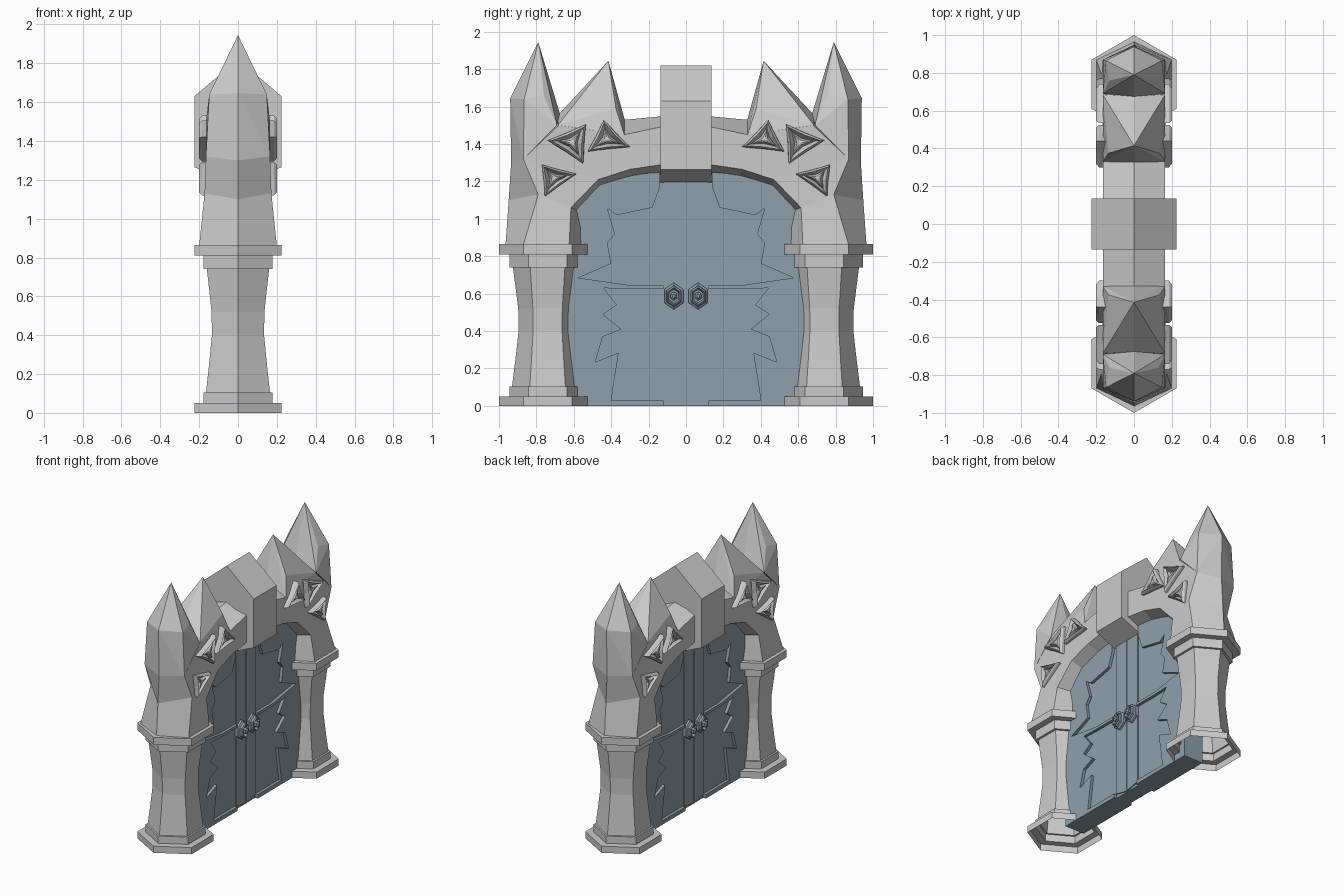
import bpy, bmesh
from math import sin, cos, pi
from mathutils import Vector

if "Cube" in bpy.data.objects:
    bpy.data.objects.remove(bpy.data.objects["Cube"])

blue = bpy.data.materials.new("door_blue")
blue.diffuse_color = (0.27, 0.35, 0.41, 1)
blue.use_nodes = True
blue.node_tree.nodes["Principled BSDF"].inputs["Base Color"].default_value = blue.diffuse_color


def finish(name, bm, mirror=(False, True), mat=None):
    bmesh.ops.recalc_face_normals(bm, faces=bm.faces)
    me = bpy.data.meshes.new(name)
    bm.to_mesh(me)
    bm.free()
    ob = bpy.data.objects.new(name, me)
    bpy.context.collection.objects.link(ob)
    if any(mirror):
        m = ob.modifiers.new("mirror", 'MIRROR')
        m.use_axis = (mirror[0], mirror[1], False)
        m.use_mirror_merge = True
        m.merge_threshold = 0.0005
    if mat:
        me.materials.append(mat)
    return ob


def loft(name, rings, caps=(True, True), **kw):
    bm = bmesh.new()
    vs = [[bm.verts.new(p) for p in r] for r in rings]
    n = len(rings[0])
    for a, b in zip(vs, vs[1:]):
        for i in range(n):
            j = (i + 1) % n
            bm.faces.new((a[i], a[j], b[j], b[i]))
    if caps[0]:
        bm.faces.new(vs[0])
    if caps[1]:
        bm.faces.new(vs[-1])
    return finish(name, bm, **kw)


def prism(name, pts, x0, x1, **kw):
    return loft(name, [[(x, y, z) for y, z in pts] for x in (x0, x1)], **kw)


def hull(name, pts):
    # points are (half x, y, z), used on both sides of x = 0
    bm = bmesh.new()
    for x, y, z in pts:
        for s in ((1, -1) if x else (1,)):
            bm.verts.new((s * x, y, z))
    r = bmesh.ops.convex_hull(bm, input=bm.verts[:])
    bmesh.ops.delete(bm, geom=[g for g in r["geom_interior"] if isinstance(g, bmesh.types.BMVert)], context='VERTS')
    return finish(name, bm)


# Hexagonal pillars with stepped base, waisted shaft and stepped capital
profile = [(.26, 0), (.26, .05), (.205, .05), (.205, .105), (.19, .105), (.172, .25),
           (.155, .4), (.157, .52), (.185, .74), (.205, .74), (.205, .81), (.26, .81), (.26, .865)]
loft("pillar", [[(r * sin(k * pi / 3), .74 + r * cos(k * pi / 3), z) for k in range(6)]
                for r, z in profile], caps=(False, True))

# Arch: six-sided section (inner crease, inner edge, outer edge, outer crease) swept to the middle
stations = [
    ((.52, .86), (.625, .86), (.87, .86), (.965, .86), .20),
    ((.56, 1.04), (.615, 1.06), (.79, 1.13), (.948, 1.1), .172),
    ((.46, 1.15), (.47, 1.21), (.87, 1.32), (.935, 1.3), .165),
    ((.28, 1.20), (.30, 1.265), (.68, 1.5), (.675, 1.565), .165),
    ((.13, 1.21), (.13, 1.29), (.33, 1.45), (.325, 1.53), .165),
    ((0, 1.21), (0, 1.29), (0, 1.52), (0, 1.56), .165)]
loft("arch", [[(0, *ic), (h, *ie), (h, *oe), (0, *oc), (-h, *oe), (-h, *ie)]
              for ic, ie, oe, oc, h in stations], caps=(True, False))

# Stone spikes
hull("outer_spike", [(0, .935, 1.3), (.165, .87, 1.32), (.165, .69, 1.5), (0, .675, 1.565),
                     (0, .94, 1.645), (.148, .865, 1.64), (.13, .76, 1.66), (0, .79, 1.945)])
hull("inner_spike", [(0, .675, 1.565), (.165, .685, 1.5), (.135, .375, 1.59),
                     (.165, .33, 1.45), (0, .325, 1.52), (0, .415, 1.845)])

# Keystone
key = [(0, 1.17), (.225, 1.265), (.225, 1.63), (0, 1.82), (-.225, 1.63), (-.225, 1.265)]
loft("keystone", [[(x, y, z) for x, z in key] for y in (-.135, .135)], mirror=(False, False))


# Triangular carvings: raised rim, sunken channel, raised star
def carving(name, tri):
    pts = [Vector(p) for p in tri]
    c = sum(pts, Vector((0, 0))) / 3

    def ring(x, s, pinch):
        out = []
        for i in range(3):
            mid = (pts[i] + pts[(i + 1) % 3]) / 2
            for p, k in ((pts[i], s), (mid, s * pinch)):
                q = c + (p - c) * k
                out.append((x, q.x, q.y))
        return out
    loft(name, [ring(.14, 1, 1), ring(.185, 1, .95), ring(.2, .85, .9), ring(.178, .68, .75),
                ring(.17, .6, .7), ring(.192, .45, .5), ring(.196, .12, .6)],
         mirror=(True, True))


carving("carving_upper", [(.44, 1.53), (.525, 1.36), (.30, 1.385)])
carving("carving_middle", [(.535, 1.505), (.55, 1.295), (.74, 1.42)])
carving("carving_lower", [(.77, 1.29), (.585, 1.24), (.755, 1.12)])

# Door slab
half = [(.635, 0), (.635, 1.0), (.5, 1.18), (.29, 1.24), (.1, 1.25)]
prism("door_slab", half + [(-y, z) for y, z in reversed(half)], -.058, .058,
      mirror=(False, False), mat=blue)

# Jagged raised surround on both door faces
jag = [(.14, 1.25), (.14, 1.17), (.18, 1.06), (.37, 1.02), (.42, 1.055), (.38, .92), (.42, .87),
       (.40, .76), (.575, .685), (.30, .645), (.12, .645), (.12, .625), (.31, .625), (.44, .63),
       (.37, .54), (.445, .49), (.345, .41), (.445, .37), (.46, .32), (.485, .235), (.36, .285),
       (.40, .03), (.12, .03), (.12, 0)]
prism("jagged_surround", half[:4] + jag, -.08, .08, mat=blue)

# Central door stiles with a seam between them
prism("door_stile", [(.003, .005), (.115, .03), (.115, 1.2), (.003, 1.2)], -.066, .066, mat=blue)


# Door knockers: stepped hexagonal plate with a sunken ring and knob
def hexring(x, r):
    return [(x, .065 + r * .82 * sin(k * pi / 3), .587 + r * cos(k * pi / 3)) for k in range(6)]


loft("door_knocker", [hexring(x, r) for x, r in
                      ((.05, .072), (.082, .072), (.09, .058), (.105, .056), (.112, .046),
                       (.092, .036), (.092, .022), (.12, .024), (.13, .01))],
     mirror=(True, True), mat=blue)
